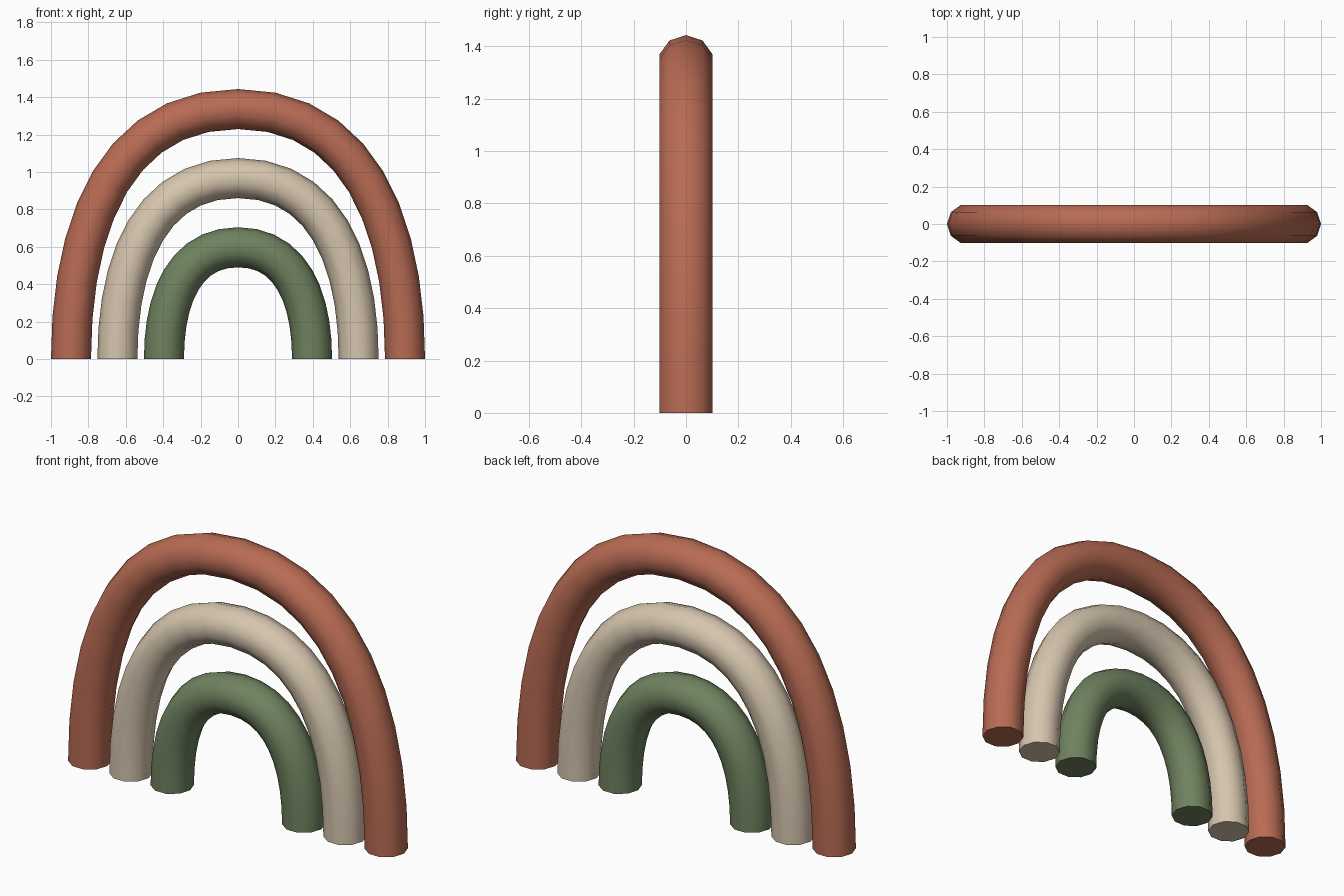
import bpy
import bmesh
import math
from mathutils import Vector
from mathutils.geometry import interpolate_bezier

TUBE_RADIUS = 0.107
SIDES = 10
STEPS = 10  # rings per half arch

if "Cube" in bpy.data.objects:
    bpy.data.objects.remove(bpy.data.objects["Cube"], do_unlink=True)


def make_material(name, rgb):
    mat = bpy.data.materials.new(name)
    mat.use_nodes = True
    colour = (*rgb, 1.0)
    mat.diffuse_color = colour
    bsdf = next(n for n in mat.node_tree.nodes if n.type == 'BSDF_PRINCIPLED')
    bsdf.inputs["Base Color"].default_value = colour
    return mat


def arch_path(half_width, height):
    """Centre line from the right foot over the crown to the left foot."""
    foot = Vector((half_width, 0, 0))
    foot_handle = Vector((half_width, 0, 0.56 * height))
    crown_handle = Vector((0.71 * half_width, 0, height))
    crown = Vector((0, 0, height))
    half = interpolate_bezier(foot, foot_handle, crown_handle, crown, STEPS + 1)
    mirrored = [Vector((-p.x, 0, p.z)) for p in half]
    return mirrored[:-1] + half[::-1]


def make_arch(name, half_width, height, mat):
    path = arch_path(half_width, height)
    last = len(path) - 1
    bm = bmesh.new()
    rings = []
    for i, p in enumerate(path):
        # Feet stand square on the ground; other rings bisect the bend
        if i == 0:
            tangent = Vector((0, 0, 1))
        elif i == last:
            tangent = Vector((0, 0, -1))
        else:
            tangent = ((p - path[i - 1]).normalized()
                       + (path[i + 1] - p).normalized()).normalized()
        outward = Vector((-tangent.z, 0, tangent.x))
        ring = []
        for k in range(SIDES):
            a = math.tau * k / SIDES
            offset = outward * math.cos(a) + Vector((0, math.sin(a), 0))
            ring.append(bm.verts.new(p + offset * TUBE_RADIUS))
        rings.append(ring)

    # Tube wall
    for r0, r1 in zip(rings, rings[1:]):
        for k in range(SIDES):
            n = (k + 1) % SIDES
            bm.faces.new((r0[k], r0[n], r1[n], r1[k]))
    # Flat feet
    bm.faces.new(rings[0])
    bm.faces.new(rings[-1])
    bmesh.ops.recalc_face_normals(bm, faces=bm.faces[:])

    mesh = bpy.data.meshes.new(name)
    bm.to_mesh(mesh)
    bm.free()
    mesh.materials.append(mat)
    obj = bpy.data.objects.new(name, mesh)
    bpy.context.collection.objects.link(obj)

    # Smooth wall, crisp edge around the feet
    bpy.ops.object.select_all(action='DESELECT')
    obj.select_set(True)
    bpy.context.view_layer.objects.active = obj
    bpy.ops.object.shade_smooth_by_angle(angle=math.radians(50))
    return obj


terracotta = make_material("terracotta", (0.48, 0.147, 0.088))
sand = make_material("sand", (0.67, 0.56, 0.42))
sage_green = make_material("sage green", (0.16, 0.223, 0.115))

make_arch("outer_arch", 0.893, 1.336, terracotta)
make_arch("middle_arch", 0.645, 0.967, sand)
make_arch("inner_arch", 0.396, 0.597, sage_green)
